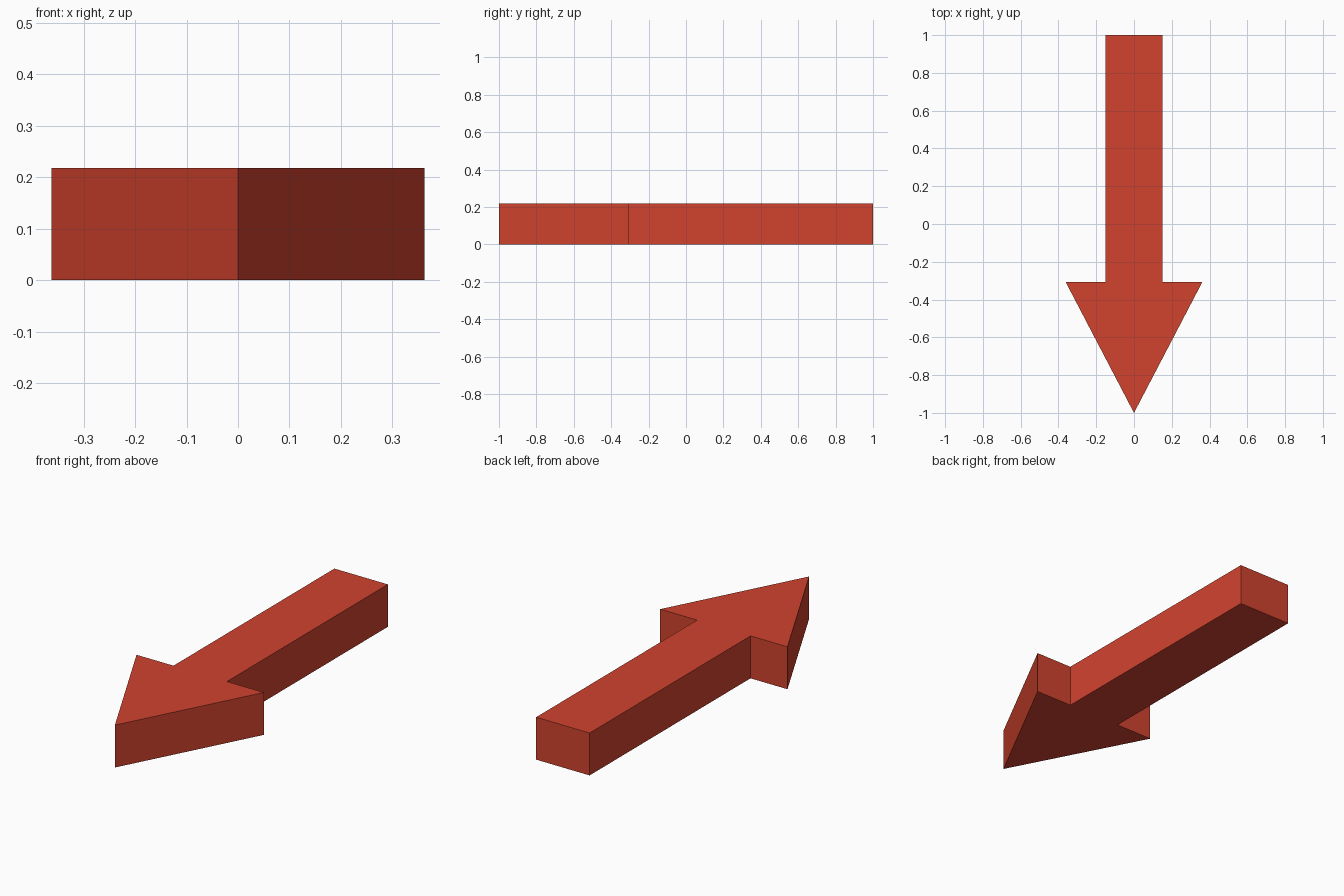
import bpy
import bmesh

if "Cube" in bpy.data.objects:
    bpy.data.objects.remove(bpy.data.objects["Cube"])

HEIGHT = 0.218
SHAFT = 0.152      # half width of the shaft
BARB = 0.362       # half width of the head
NECK_Y = -0.307    # where head meets shaft

# Arrow outline: right half, then mirrored to close the profile
right = [(SHAFT, 1.0), (SHAFT, NECK_Y), (BARB, NECK_Y)]
left = [(-x, y) for x, y in reversed(right)]
outline = right + [(0.0, -1.0)] + left

# Extrude the outline into a solid slab
bm = bmesh.new()
base = bm.faces.new([bm.verts.new((x, y, 0)) for x, y in outline])
top = bmesh.ops.extrude_face_region(bm, geom=[base], use_keep_orig=True)
top_verts = [v for v in top["geom"] if isinstance(v, bmesh.types.BMVert)]
bmesh.ops.translate(bm, verts=top_verts, vec=(0, 0, HEIGHT))
bmesh.ops.recalc_face_normals(bm, faces=bm.faces)

mesh = bpy.data.meshes.new("arrow")
bm.to_mesh(mesh)
bm.free()
arrow = bpy.data.objects.new("arrow", mesh)
bpy.context.collection.objects.link(arrow)

# Red paint
red = bpy.data.materials.new("red")
red.diffuse_color = (0.64, 0.056, 0.028, 1)
red.use_nodes = True
red.node_tree.nodes["Principled BSDF"].inputs["Base Color"].default_value = red.diffuse_color
mesh.materials.append(red)
